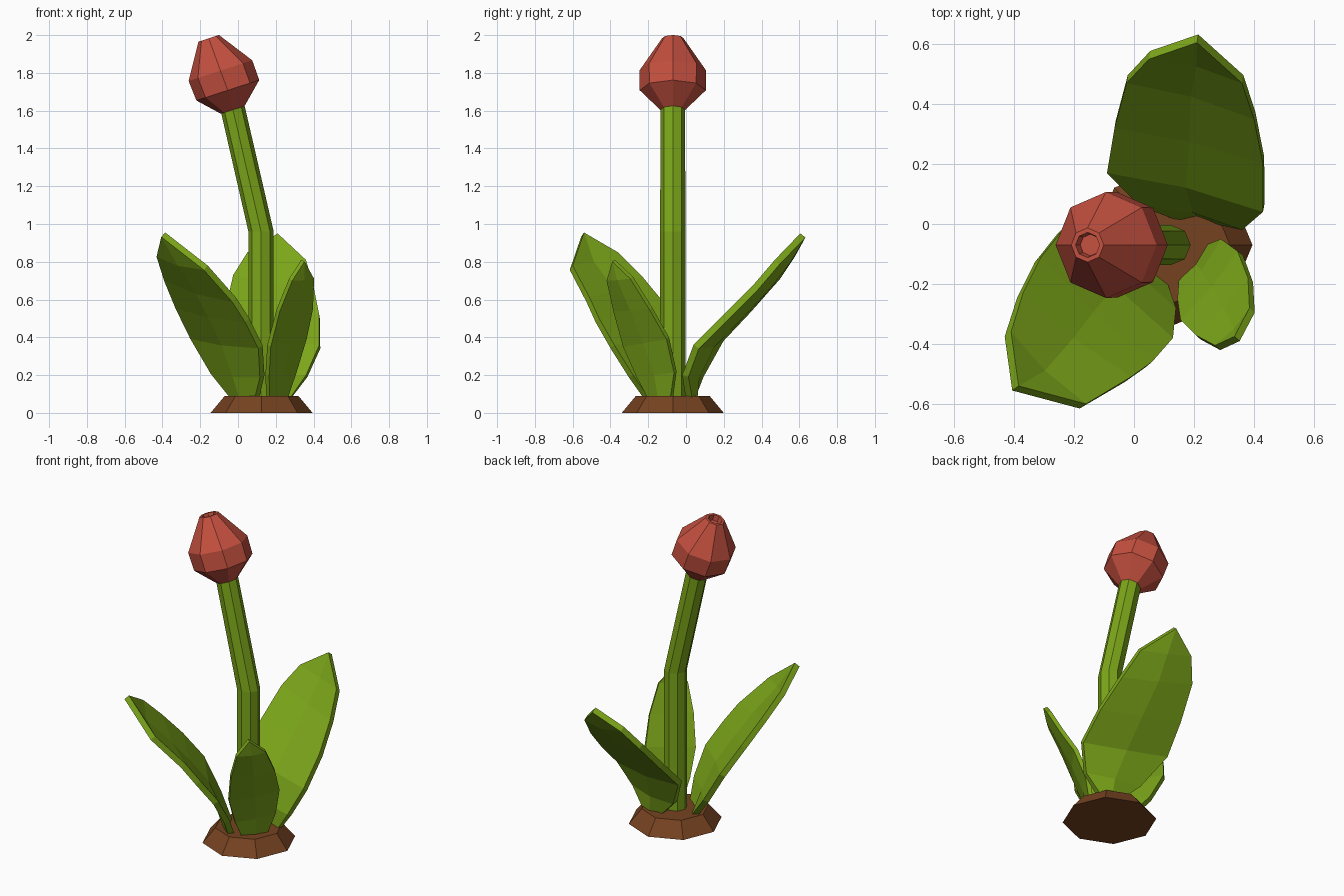
import bpy, bmesh, math
from mathutils import Vector

if "Cube" in bpy.data.objects:
    bpy.data.objects.remove(bpy.data.objects["Cube"])


def material(name, rgb):
    m = bpy.data.materials.new(name)
    m.diffuse_color = (*rgb, 1)
    m.use_nodes = True
    m.node_tree.nodes["Principled BSDF"].inputs["Base Color"].default_value = m.diffuse_color
    return m


GREEN = material("leaf_green", (0.20, 0.38, 0.01))
RED = material("bud_red", (0.55, 0.08, 0.05))
BROWN = material("soil_brown", (0.18, 0.055, 0.015))


def finish(name, bm, mat):
    bmesh.ops.recalc_face_normals(bm, faces=bm.faces[:])
    me = bpy.data.meshes.new(name)
    bm.to_mesh(me)
    bm.free()
    me.materials.append(mat)
    ob = bpy.data.objects.new(name, me)
    bpy.context.collection.objects.link(ob)
    return ob


def loft(name, rings, mat, sides=8):
    """Rings are (x, z, radius, tilt towards -x), all on the y = -0.07 plane."""
    bm = bmesh.new()
    loops = []
    for x, z, r, tilt in rings:
        u = Vector((math.cos(tilt), 0, math.sin(tilt)))
        loop = []
        for i in range(sides):
            a = math.tau * i / sides
            p = Vector((x, -0.07, z)) + u * r * math.cos(a)
            p.y += r * math.sin(a)
            loop.append(bm.verts.new(p))
        loops.append(loop)
    for a, b in zip(loops, loops[1:]):
        for i in range(sides):
            j = (i + 1) % sides
            bm.faces.new((a[i], a[j], b[j], b[i]))
    bm.faces.new(loops[0])
    bm.faces.new(loops[-1])
    return finish(name, bm, mat)


def leaf(name, rows, tip, cup, thick=0.035):
    """Rows are (left edge point, right edge point) from base to tip."""
    tip = Vector(tip)
    rows = [(Vector(l), Vector(r)) for l, r in rows]
    mids = [(l + r) / 2 for l, r in rows] + [tip]
    bm = bmesh.new()
    top, under = [], []
    for i, (l, r) in enumerate(rows):
        n = (r - l).cross(mids[i + 1] - mids[max(i - 1, 0)]).normalized()
        if n.z < 0:
            n = -n
        pts = [l, mids[i] - n * cup, r]
        top.append([bm.verts.new(p) for p in pts])
        under.append([bm.verts.new(p - n * thick) for p in pts])
    t, u = bm.verts.new(tip), bm.verts.new(tip - n * thick)
    for grid, end in ((top, t), (under, u)):
        for a, b in zip(grid, grid[1:]):
            for k in (0, 1):
                bm.faces.new((a[k], a[k + 1], b[k + 1], b[k]))
        for k in (0, 1):
            bm.faces.new((grid[-1][k], grid[-1][k + 1], end))
    # rim around the edge
    def outline(g, end):
        return [r[0] for r in g] + [end] + [r[2] for r in reversed(g)] + [g[0][1]]
    o1, o2 = outline(top, t), outline(under, u)
    for i in range(len(o1)):
        j = (i + 1) % len(o1)
        bm.faces.new((o1[i], o1[j], o2[j], o2[i]))
    return finish(name, bm, GREEN)


# Soil mound
loft("soil_base", [(0.125, 0, 0.27, 0), (0.125, 0.09, 0.195, 0)], BROWN)

# Bent stem
T = math.radians(18)
loft("stem", [(0.122, 0.06, 0.067, 0), (0.122, 0.96, 0.067, 0),
              (-0.03, 1.62, 0.065, T)], GREEN)

# Bud with a small recess at its tip
loft("flower_bud", [(-0.028, 1.604, 0.066, T), (-0.054, 1.708, 0.175, T),
                    (-0.093, 1.812, 0.177, T), (-0.155, 1.983, 0.057, T),
                    (-0.155, 1.983, 0.042, T), (-0.145, 1.950, 0.036, T)], RED)

# Leaves
leaf("back_leaf", [((0.15, 0.01, 0.07), (0.27, 0.0, 0.07)),
                   ((0.02, 0.06, 0.20), (0.36, -0.02, 0.20)),
                   ((-0.09, 0.17, 0.40), (0.43, 0.04, 0.36)),
                   ((-0.065, 0.32, 0.56), (0.43, 0.20, 0.52)),
                   ((-0.025, 0.47, 0.73), (0.40, 0.35, 0.67)),
                   ((0.05, 0.55, 0.85), (0.36, 0.47, 0.81))],
     (0.21, 0.605, 0.95), 0.02)
leaf("front_left_leaf", [((0.0, -0.05, 0.07), (0.11, -0.19, 0.07)),
                         ((-0.12, 0.0, 0.22), (0.14, -0.28, 0.20)),
                         ((-0.23, -0.01, 0.41), (0.13, -0.38, 0.36)),
                         ((-0.31, -0.11, 0.575), (0.06, -0.46, 0.50)),
                         ((-0.37, -0.23, 0.72), (-0.01, -0.51, 0.61)),
                         ((-0.41, -0.36, 0.85), (-0.16, -0.60, 0.78))],
     (-0.385, -0.54, 0.955), 0.02)
leaf("front_right_leaf", [((0.15, -0.18, 0.07), (0.24, -0.07, 0.07)),
                          ((0.145, -0.25, 0.20), (0.29, -0.05, 0.22)),
                          ((0.155, -0.32, 0.36), (0.345, -0.09, 0.40)),
                          ((0.205, -0.37, 0.55), (0.38, -0.18, 0.56)),
                          ((0.27, -0.405, 0.71), (0.385, -0.28, 0.72))],
     (0.335, -0.375, 0.81), 0.01, 0.025)
